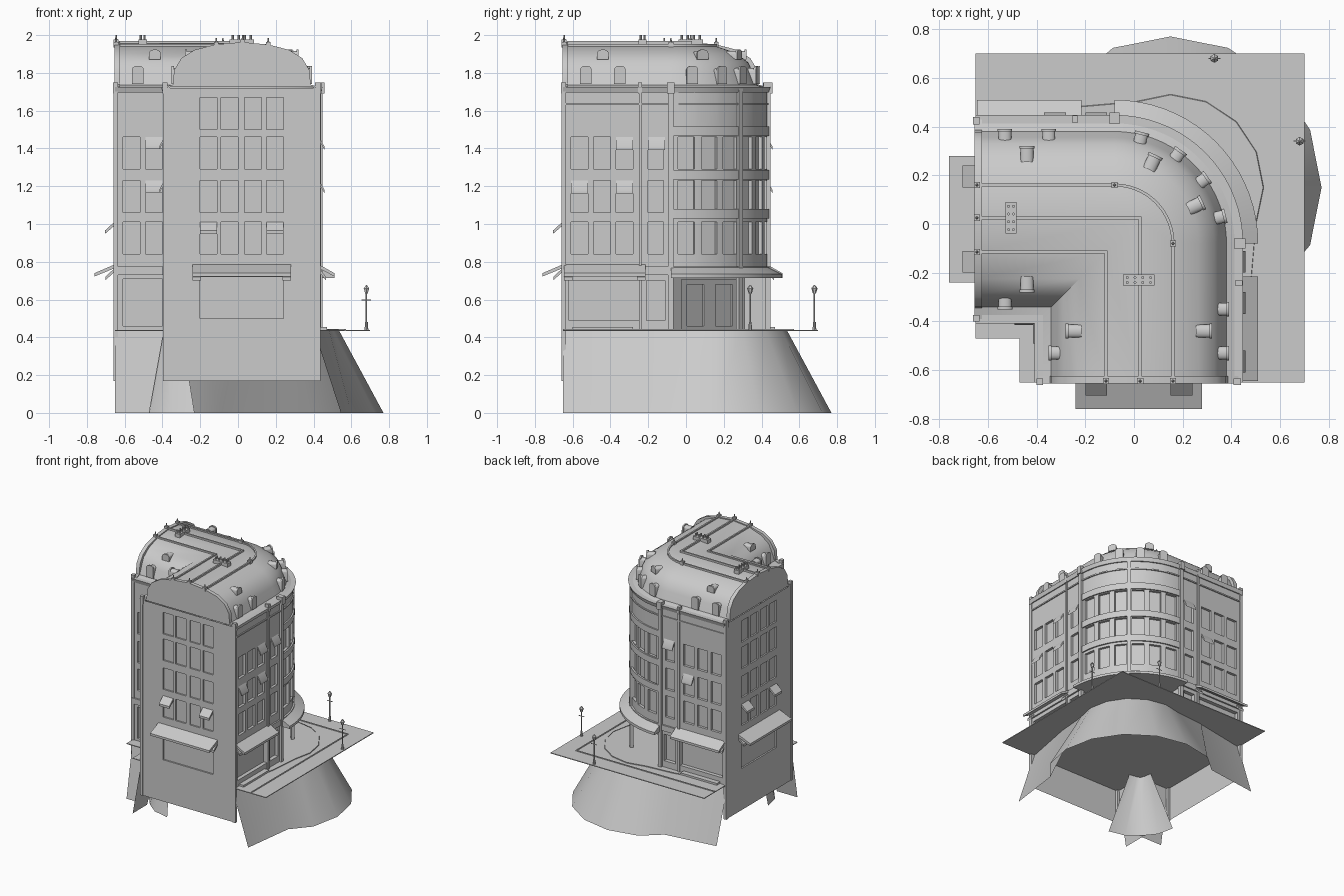
import bpy, bmesh, math
from mathutils import Matrix, Vector

if "Cube" in bpy.data.objects:
    bpy.data.objects.remove(bpy.data.objects["Cube"])

C = -0.08          # centre of the rounded street corner (x and y)
END = -0.65        # end of both wings
SWAP = Matrix(((0, 1, 0, 0), (1, 0, 0, 0), (0, 0, 1, 0), (0, 0, 0, 1)))


def finish(name, bm):
    bmesh.ops.remove_doubles(bm, verts=bm.verts, dist=1e-5)
    bmesh.ops.recalc_face_normals(bm, faces=bm.faces)
    me = bpy.data.meshes.new(name)
    bm.to_mesh(me)
    bm.free()
    ob = bpy.data.objects.new(name, me)
    bpy.context.collection.objects.link(ob)
    return ob


def twin(ob):
    """Copy a part onto the other wing (mirror across the diagonal)."""
    me = ob.data.copy()
    me.transform(SWAP)
    me.flip_normals()
    bpy.context.collection.objects.link(bpy.data.objects.new(ob.name + "_twin", me))


def loft(name, rows, closed=False):
    bm = bmesh.new()
    vs = [[bm.verts.new(p) for p in r] for r in rows]
    pairs = list(zip(vs, vs[1:])) + ([(vs[-1], vs[0])] if closed else [])
    for a, b in pairs:
        for i in range(len(a) - 1):
            bm.faces.new((a[i], a[i + 1], b[i + 1], b[i]))
    if closed:
        for i in (0, -1):
            bm.faces.new([r[i] for r in vs])
    return finish(name, bm)


def prism(name, pts, vec):
    return loft(name, [[Vector(p), Vector(p) + Vector(vec)] for p in pts], True)


def box(name, x0, x1, y0, y1, z0, z1):
    return prism(name, [(x0, y0, z0), (x1, y0, z0), (x1, y1, z0), (x0, y1, z0)], (0, 0, z1 - z0))


def path(u, z, arc_only, n=18):
    """L-shaped line at offset u: round outside, sharp near the inner side."""
    if u >= 0.1:
        p = [(C + (u - C) * math.sin(k * math.pi / 2 / n), C + (u - C) * math.cos(k * math.pi / 2 / n), z)
             for k in range(n + 1)]
    else:
        p = [(u, u, z)] * (n + 1)
    return p if arc_only else [(END, u, z)] + p + [(u, END, z)]


def sweep(name, profile, closed=True, arc_only=False):
    return loft(name, [path(u, z, arc_only) for u, z in profile], closed)


def wall(name, f, ss, zs, holes, depth=0.02):
    """Wall grid with recessed openings; f(s, d, z) places a point d behind the face."""
    bm = bmesh.new()

    def quad(*p):
        bm.faces.new([bm.verts.new(f(*q)) for q in p])
    for i in range(len(ss) - 1):
        for j in range(len(zs) - 1):
            a, b, c, e = ss[i], ss[i + 1], zs[j], zs[j + 1]
            d = depth if (i, j) in holes else 0
            quad((a, d, c), (b, d, c), (b, d, e), (a, d, e))
            if d:
                for ni, nj, p, q in ((i - 1, j, (a, c), (a, e)), (i + 1, j, (b, c), (b, e)),
                                     (i, j - 1, (a, c), (b, c)), (i, j + 1, (a, e), (b, e))):
                    if (ni, nj) not in holes:
                        quad((p[0], 0, p[1]), (q[0], 0, q[1]), (q[0], d, q[1]), (p[0], d, p[1]))
    return finish(name, bm)


FLOORS = [0.84, 1.01, 1.06, 1.23, 1.29, 1.46]
WIN = [-0.61, -0.52, -0.49, -0.40, -0.37, -0.28, -0.20, -0.12]

# street facades, upper floors
twin(wall("street_wall", lambda s, d, z: (0.43 - d, s, z), [END] + WIN + [C], [0.72] + FLOORS + [1.72],
          {(i, j) for i in (1, 3, 5, 7) for j in (1, 3, 5)}))
wall("street_wall", lambda s, d, z: (0.43 - d, s, z), [END] + WIN + [C], [0.72] + FLOORS + [1.72],
     {(i, j) for i in (1, 3, 5, 7) for j in (1, 3, 5)})

# rounded corner, upper floors
aa = [0] + [v for k in range(6) for v in (4.25 + 14.3 * k, 14.25 + 14.3 * k)] + [90]
wall("corner_wall", lambda s, d, z: (C + (0.51 - d) * math.cos(math.radians(s)),
                                     C + (0.51 - d) * math.sin(math.radians(s)), z),
     aa, [0.72] + FLOORS + [1.72], {(i, j) for i in range(1, 13, 2) for j in (1, 3, 5)})
for z in (1.03, 1.235, 1.465):
    sweep("corner_band", [(0.425, z), (0.44, z), (0.44, z + 0.05), (0.425, z + 0.05)], arc_only=True)

# ground floor shopfronts and chamfered entrance
twin(wall("shop_wall", lambda s, d, z: (0.43 - d, s, z), [END, -0.62, -0.25, -0.21, -0.11, C],
          [0.44, 0.49, 0.70, 0.72], {(1, 1), (3, 1)}, 0.03))
wall("shop_wall", lambda s, d, z: (0.43 - d, s, z), [END, -0.62, -0.25, -0.21, -0.11, C],
     [0.44, 0.49, 0.70, 0.72], {(1, 1), (3, 1)}, 0.03)
loft("entrance_wall", [[(0.43, C, z), (0.31, C, z), (C, 0.31, z), (C, 0.43, z)] for z in (0.44, 0.72)])
wall("entrance_door", lambda s, d, z: (0.125 + s - d, 0.125 - s - d, z), [-0.15, -0.12, -0.03, 0.03, 0.12, 0.15],
     [0.44, 0.46, 0.68, 0.71], {(1, 1), (3, 1)}, 0.008)

# courtyard walls
h = {(i, j) for i in (1, 3) for j in (3, 5, 7)} | {(i, 1) for i in (1, 2, 3)}
twin(wall("courtyard_wall", lambda s, d, z: (s, -0.39 + d, z), [END] + WIN[:4] + [-0.39],
          [0.44, 0.46, 0.71] + FLOORS + [1.72], h))
wall("courtyard_wall", lambda s, d, z: (s, -0.39 + d, z), [END] + WIN[:4] + [-0.39],
     [0.44, 0.46, 0.71] + FLOORS + [1.72], h)

# end walls with shop window
h = {(i, j) for i in (1, 3, 5, 7) for j in (3, 5, 7, 9)} | {(i, 1) for i in range(1, 8)}
twin(wall("end_wall", lambda s, d, z: (s, -0.655 + d, z),
          [-0.39, -0.20, -0.11, -0.09, 0.0, 0.035, 0.125, 0.15, 0.24, 0.43],
          [0.17, 0.50, 0.72] + FLOORS + [1.50, 1.67, 1.72], h, 0.012))
wall("end_wall", lambda s, d, z: (s, -0.655 + d, z),
     [-0.39, -0.20, -0.11, -0.09, 0.0, 0.035, 0.125, 0.15, 0.24, 0.43],
     [0.17, 0.50, 0.72] + FLOORS + [1.50, 1.67, 1.72], h, 0.012)


def arch(half, top):
    return [(0.02 - a, z) for a, z in half] + [(0.02, top)] + [(0.02 + a, z) for a, z in half[::-1]]


# mansard roof and gable tops
sweep("roof", arch([(.41, 1.72), (.36, 1.735), (.335, 1.80), (.31, 1.855), (.245, 1.905), (.135, 1.943)], 1.955), False)
GABLE = arch([(.41, 1.725), (.365, 1.738), (.358, 1.815), (.32, 1.878), (.25, 1.922), (.14, 1.95)], 1.963)
twin(prism("gable", [(u, -0.655, z) for u, z in GABLE], (0, 0.03, 0)))
prism("gable", [(u, -0.655, z) for u, z in GABLE], (0, 0.03, 0))

# gutters and string courses
for u, s in ((0.43, 1), (-0.39, -1)):
    sweep("gutter", [(u - s * .03, 1.695), (u + s * .008, 1.695), (u + s * .018, 1.725), (u - s * .03, 1.725)])
    sweep("string_course", [(u - s * .01, 0.73), (u + s * .012, 0.73), (u + s * .012, 0.775), (u - s * .01, 0.775)])
sweep("cornice", [(0.42, 1.63), (0.438, 1.63), (0.438, 1.64), (0.42, 1.64)])

# corner canopy with soffit
sweep("corner_canopy", [(0.42, 0.78), (0.51, 0.735), (0.51, 0.715), (0.10, 0.715), (0.10, 0.72), (0.42, 0.725)],
      arc_only=True)

# pilasters, drainpipes and their caps
for x0, x1, y0, y1, z0, c in ((0.42, 0.447, -0.095, -0.065, 0.44, .01), (0.42, 0.44, -0.25, -0.235, 0.44, .006),
                              (0.41, 0.438, -0.66, -0.635, 0.17, 0.002), (-0.398, -0.375, -0.66, -0.635, 0.17, .002)):
    twin(box("pilaster", x0, x1, y0, y1, z0, 1.70))
    box("pilaster", x0, x1, y0, y1, z0, 1.70)
    twin(box("pilaster_cap", x0 - c, x1 + c, y0 - c / 2, y1 + c / 2, 1.69, 1.75))
    box("pilaster_cap", x0 - c, x1 + c, y0 - c / 2, y1 + c / 2, 1.69, 1.75)
mid = box("corner_pilaster", 0.50, 0.525, -0.014, 0.014, 0.44, 1.72)
mid.data.transform(Matrix.Translation((C, C, 0)) @ Matrix.Rotation(math.pi / 4, 4, 'Z'))


def awning(name, origin, along, out, width, reach, z, drop):
    """Sloped awning panel hung on a wall."""
    o, a, n = Vector((*origin, 0)), Vector((*along, 0)), Vector((*out, 0))
    pts = [o + n * d + Vector((0, 0, v)) for d, v in ((0, z), (reach, z - drop), (reach, z - drop - .018), (0, z - .02))]
    return prism(name, pts, a * width)


# shop awnings with roller brackets
for o, al, n, w, r in (((-0.24, -0.655), (1, 0), (0, -1), 0.52, 0.105), ((0.43, -0.645), (0, 1), (1, 0), 0.43, 0.08)):
    twin(awning("shop_awning", o, al, n, w, r, 0.785, 0.045))
    awning("shop_awning", o, al, n, w, r, 0.785, 0.045)
    for k in (0, w - 0.045):
        p = (o[0] + al[0] * k, o[1] + al[1] * k)
        twin(awning("awning_bracket", p, al, n, 0.045, r * 0.45, 0.765, 0.045))
        awning("awning_bracket", p, al, n, 0.045, r * 0.45, 0.765, 0.045)

# window awnings
for p, z in (((-0.20, -0.655), 1.01), ((0.15, -0.655), 1.01), ((-0.49, -0.39), 1.46), ((-0.49, -0.39), 1.23)):
    twin(awning("window_awning", p, (1, 0), (0, -1), 0.09, 0.05 if z < 1.1 else 0.025, z, 0.045))
    awning("window_awning", p, (1, 0), (0, -1), 0.09, 0.05 if z < 1.1 else 0.025, z, 0.045)
for y, z in ((-0.37, 1.46), (-0.20, 1.46), (-0.61, 1.23), (-0.37, 1.23)):
    awning("window_awning", (0.43, y), (0, 1), (1, 0), 0.09, 0.028, z, 0.05)
for x, z in ((-0.37, 1.23), (-0.20, 1.46)):
    awning("window_awning", (x, 0.43), (1, 0), (0, 1), 0.09, 0.028, z, 0.05)


def dormer(x, y, ang, z0, w, hgt, length):
    """Arched dormer whose front faces the given angle."""
    r = w / 2
    pts = [(0, -r, 0), (0, r, 0)] + [(0, r * math.cos(t * math.pi / 8), hgt - r * .6 + r * .6 * math.sin(t * math.pi / 8))
                                     for t in range(9)]
    for nm, k, l in (("dormer", 1, length), ("dormer_surround", 1.15, 0.012)):
        ob = prism(nm, [(0.006 * (k > 1), p[1] * k, p[2] * k) for p in pts], (-l, 0, 0))
        ob.data.transform(Matrix.Translation((x, y, z0)) @ Matrix.Rotation(math.radians(ang), 4, 'Z'))


for a in (-0.53, -0.35):
    dormer(0.385, a, 0, 1.74, 0.052, 0.085, 0.06)
    dormer(a, 0.385, 90, 1.74, 0.052, 0.085, 0.06)
for a in (14, 35.5, 54.5, 76):
    t = math.radians(a)
    dormer(C + 0.465 * math.cos(t), C + 0.465 * math.sin(t), a, 1.74, 0.052, 0.085, 0.06)
for a in (25, 65):
    t = math.radians(a)
    dormer(C + 0.395 * math.cos(t), C + 0.395 * math.sin(t), a, 1.872, 0.055, 0.045, 0.06)
for u, v, z, hh in ((0.315, -0.44, 1.872, .045), (-0.275, -0.44, 1.872, .045), (-0.345, -0.53, 1.74, .085)):
    dormer(u, v, 0 if u > 0 else 180, z, 0.053, hh, 0.06)
    dormer(v, u, 90 if u > 0 else -90, z, 0.053, hh, 0.06)


def cyl(name, x, y, z0, z1, r0, r1=None, n=8):
    bm = bmesh.new()
    bmesh.ops.create_cone(bm, cap_ends=True, segments=n, radius1=r0, radius2=r0 if r1 is None else r1, depth=z1 - z0,
                          matrix=Matrix.Translation((x, y, (z0 + z1) / 2)))
    return finish(name, bm)


# roof ridges with finials
for u, z in ((0.16, 1.935), (0.025, 1.95), (-0.115, 1.935)):
    sweep("ridge", [(u - .006, z), (u + .006, z), (u + .006, z + .018), (u - .006, z + .018)])
    for v in [-0.645] + ([C] if u > 0.1 else []):
        for x, y in ((u, v), (v, u)):
            box("ridge_post", x - .013, x + .013, y - .013, y + .013, z, z + .028)
            cyl("finial", x, y, z + .02, z + .05, 0.007, 0.003)

# chimneys with pots
for cx, cy, wx, wy in ((-0.505, 0.025, 0.022, 0.065), (0.02, -0.23, 0.065, 0.022)):
    box("chimney", cx - wx, cx + wx, cy - wy, cy + wy, 1.92, 1.978)
    for k in range(4):
        for s in (-0.010, 0.010):
            t = -0.048 + 0.032 * k
            x, y = (cx + s, cy + t) if wy > wx else (cx + t, cy + s)
            cyl("chimney_pot", x, y, 1.97, 2.0, 0.006)

# street slab under the whole building, kerb and doorsteps
for nm, u0, u1, z0, z1 in (("pavement", -.47, .70, .434, .44), ("kerb", .563, .572, .436, .445)):
    loft(nm, [[(END, u, z), (u, u, z), (u, END, z)] for u, z in ((u0, z0), (u1, z0), (u1, z1), (u0, z1))], True)
twin(box("doorstep", 0.42, 0.47, -0.60, -0.28, 0.435, 0.455))
box("doorstep", 0.42, 0.47, -0.60, -0.28, 0.435, 0.455)

# flared bases below the street and below the courtyard corner
BOT = [(0.545, END), (0.60, -0.23), (0.723, -0.087), (0.77, 0.15), (0.723, 0.387), (0.588, 0.588)]
TOP = [(0.40, END), (0.48, -0.23), (0.50, 0.005), (0.53, 0.15), (0.501, 0.295), (0.419, 0.419)]
YBOT, YTOP = [(-0.23, -0.56), (-0.36, -0.53), (-0.455, -0.455)], [(-0.30, -0.41), (-0.36, -0.40), (-0.39, -0.39)]
for nm, lo, hi, zt in (("street_base", BOT, TOP, .445), ("courtyard_base", YBOT, YTOP, .435)):
    loft(nm, [[(x, y, z) for x, y in h] + [(y, x, z) for x, y in h[-2::-1]] for h, z in ((lo, 0), (hi, zt))])
loft("courtyard_skirt", [[(END, u, z), (u, u, z), (u, END, z)] for u, z in ((-0.47, 0), (-0.392, 0.435))])

# street lamps
for x, y in ((0.33, 0.68), (0.68, 0.34)):
    cyl("lamp_foot", x, y, 0.44, 0.48, 0.010, 0.007)
    cyl("lamp_pole", x, y, 0.47, 0.635, 0.004)
    box("lamp_crossbar", x - .025, x + .025, y - .002, y + .002, 0.596, 0.600)
    cyl("lamp_lantern", x, y, 0.632, 0.658, 0.008, 0.016, 6)
    cyl("lamp_hood", x, y, 0.658, 0.678, 0.018, 0.002, 6)

# smooth shading with sharp edges kept
bpy.ops.object.select_all(action='SELECT')
bpy.context.view_layer.objects.active = bpy.data.objects["roof"]
bpy.ops.object.shade_smooth_by_angle(angle=math.radians(30))
